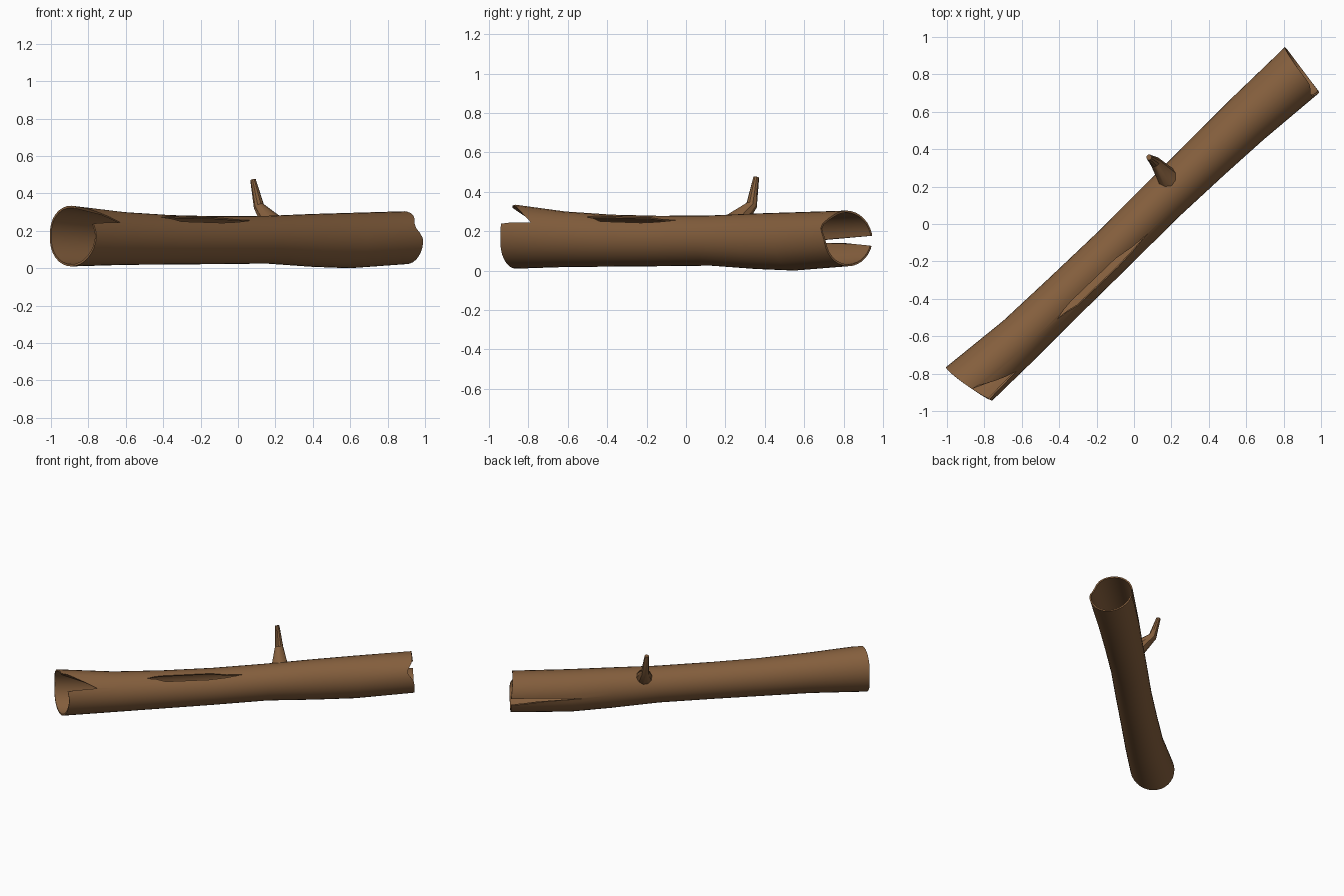
import bpy, bmesh, math
from mathutils import Vector

if "Cube" in bpy.data.objects:
    bpy.data.objects.remove(bpy.data.objects["Cube"])

bark = bpy.data.materials.new("bark_brown")
bark.diffuse_color = (0.235, 0.115, 0.047, 1)
bark.use_nodes = True
bark.node_tree.nodes["Principled BSDF"].inputs["Base Color"].default_value = bark.diffuse_color

U = Vector((0.72, 0.694, 0))      # along the log
W = Vector((0.694, -0.72, 0))     # sideways, towards the front right
# stations: centre x, centre y, bottom z, top z, half width
RINGS = [(-.88, -.855, .010, .333, .149), (-.607, -.613, .018, .300, .133),
         (-.36, -.375, .020, .284, .127), (-.113, -.137, .022, .278, .124),
         (.15, .125, .025, .280, .125), (.39, .355, .008, .290, .131),
         (.595, .55, .000, .296, .139), (.9, .825, .022, .305, .153)]
S = [r[0] * U.x + r[1] * U.y for r in RINGS]
N = 32


def point(s, deg, k=1.0):
    """Point on the log at distance s, angle deg, k times the radius."""
    i = max(j for j in range(len(S) - 1) if j == 0 or S[j] <= s)
    t = (s - S[i]) / (S[i + 1] - S[i])
    x, y, lo, hi, r = [a + (b - a) * t for a, b in zip(RINGS[i], RINGS[i + 1])]
    a = math.radians(deg)
    return (Vector((x, y, (lo + hi) / 2)) + W * (r * k * math.cos(a))
            + Vector((0, 0, (hi - lo) / 2 * k * math.sin(a))))


def make(name, bm):
    bmesh.ops.recalc_face_normals(bm, faces=bm.faces)
    me = bpy.data.meshes.new(name)
    bm.to_mesh(me)
    bm.free()
    me.materials.append(bark)
    ob = bpy.data.objects.new(name, me)
    bpy.context.collection.objects.link(ob)
    return ob


def smooth(ob):
    bpy.ops.object.select_all(action='DESELECT')
    ob.select_set(True)
    bpy.context.view_layer.objects.active = ob
    bpy.ops.object.shade_smooth_by_angle(angle=math.radians(35))


def rim_shift(i, deg):
    """Ragged ends: small slide of the rim along the log."""
    a = math.radians(deg)
    if i == 0:
        return .028 * math.cos(a) - .015 * abs(math.sin(a))
    if i == len(S) - 1:
        d = (deg - 27 + 180) % 360 - 180
        return -.018 * math.cos(a) - .015 * max(0, math.sin(a)) - .04 * math.exp(-(d / 20) ** 2)
    return 0


# hollow log: outer skin then inner skin, closed through both rims
bm = bmesh.new()
loops = [(i, 1.0) for i in range(len(S))] + [(i, .93) for i in reversed(range(len(S)))]
grid = [[bm.verts.new(point(S[i] + rim_shift(i, 360 * j / N), 360 * j / N, k))
         for j in range(N)] for i, k in loops]
for p in range(len(grid)):
    q = (p + 1) % len(grid)
    for j in range(N):
        m = (j + 1) % N
        bm.faces.new((grid[p][j], grid[p][m], grid[q][m], grid[q][j]))
log = make("hollow_log", bm)


# splits and bark hole, cut radially through the wall
def cutter(name, outline):
    bm = bmesh.new()
    a = [bm.verts.new(point(s, d, .6)) for s, d in outline]
    b = [bm.verts.new(point(s, d, 1.4)) for s, d in outline]
    n = len(a)
    for i in range(n):
        j = (i + 1) % n
        bm.faces.new((a[i], a[j], b[j], b[i]))
    caps = [bm.faces.new(a), bm.faces.new(b)]
    bmesh.ops.triangulate(bm, faces=caps)
    ob = make(name, bm)
    ob.hide_render = True
    return ob


cutters = [
    cutter("end_notch_cutter", [(-1.0, 33), (-1.35, 87), (-1.35, 16)]),
    cutter("long_split_cutter", [(.73, 182), (1.35, 174), (1.35, 202)]),
    cutter("bark_hole_cutter", [(-.65, 61), (-.53, 70), (-.2, 69),
                                (.016, 55), (-.22, 46), (-.52, 48)]),
]
for c in cutters:
    mod = log.modifiers.new(c.name, 'BOOLEAN')
    mod.operation = 'DIFFERENCE'
    mod.solver = 'EXACT'
    mod.object = c
bpy.context.view_layer.update()
dg = bpy.context.evaluated_depsgraph_get()
cut = bpy.data.meshes.new_from_object(log.evaluated_get(dg))
log.modifiers.clear()
log.data = cut
for c in cutters:
    bpy.data.objects.remove(c)
smooth(log)

# bent branch stub
path = [((.185, .24, .235), .06), ((.112, .333, .33), .029), ((.08, .357, .474), .015)]
pts = [Vector(p) for p, r in path]
dirs = [(pts[1] - pts[0]).normalized(), (pts[2] - pts[0]).normalized(),
        (pts[2] - pts[1]).normalized()]
bm = bmesh.new()
rings = []
for (p, r), d in zip(path, dirs):
    e1 = d.cross(W).normalized()
    e2 = d.cross(e1)
    rings.append([bm.verts.new(Vector(p) + e1 * r * math.cos(t) + e2 * r * math.sin(t))
                  for t in [2 * math.pi * j / 10 for j in range(10)]])
for a, b in zip(rings, rings[1:]):
    for j in range(10):
        m = (j + 1) % 10
        bm.faces.new((a[j], a[m], b[m], b[j]))
bm.faces.new(rings[0])
bm.faces.new(rings[-1])
smooth(make("branch_stub", bm))
